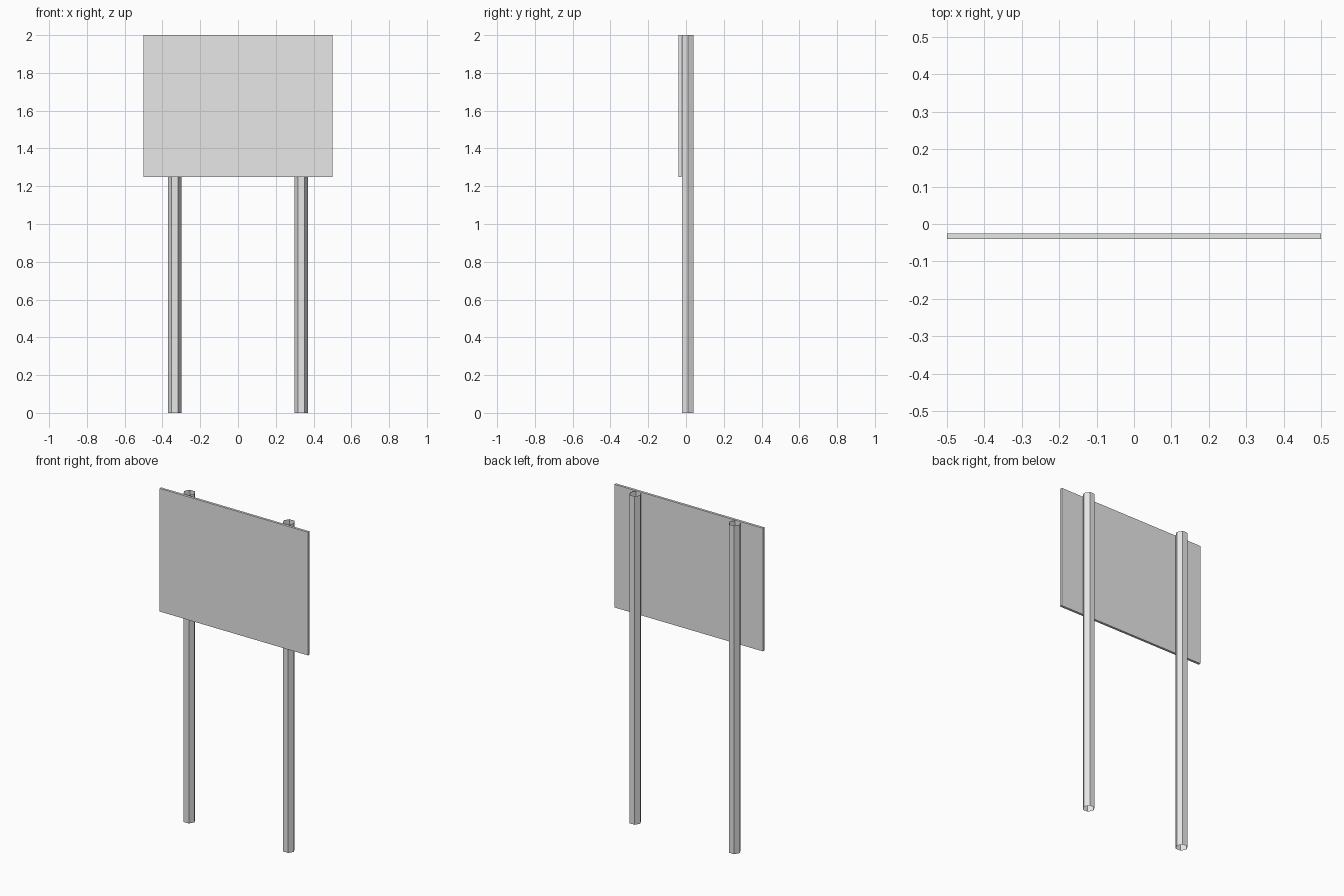
import bpy
import bmesh
from mathutils import Matrix

cube = bpy.data.objects.get("Cube")
if cube:
    bpy.data.objects.remove(cube, do_unlink=True)

# Plain grey for the whole sign
grey = bpy.data.materials.new("plain_grey")
grey.use_nodes = True
colour = (0.8, 0.8, 0.8, 1)
grey.diffuse_color = colour
grey.node_tree.nodes["Principled BSDF"].inputs["Base Color"].default_value = colour


def add_part(name, bm, location):
    mesh = bpy.data.meshes.new(name)
    bm.to_mesh(mesh)
    bm.free()
    mesh.materials.append(grey)
    part = bpy.data.objects.new(name, mesh)
    part.location = location
    bpy.context.collection.objects.link(part)


# Sign board, held just in front of the posts
board = bmesh.new()
bmesh.ops.create_cube(board, size=1, matrix=Matrix.Diagonal((1, 0.015, 0.75, 1)))
add_part("sign_board", board, (0, -0.0325, 1.625))

# Hexagonal posts, open at both ends
for name, x in (("left_post", 0.335), ("right_post", -0.335)):
    post = bmesh.new()
    bmesh.ops.create_cone(post, cap_ends=False, segments=6,
                          radius1=0.035, radius2=0.035, depth=2,
                          matrix=Matrix.Rotation(0.5235988, 4, "Z"))
    add_part(name, post, (x, 0.01, 1))
